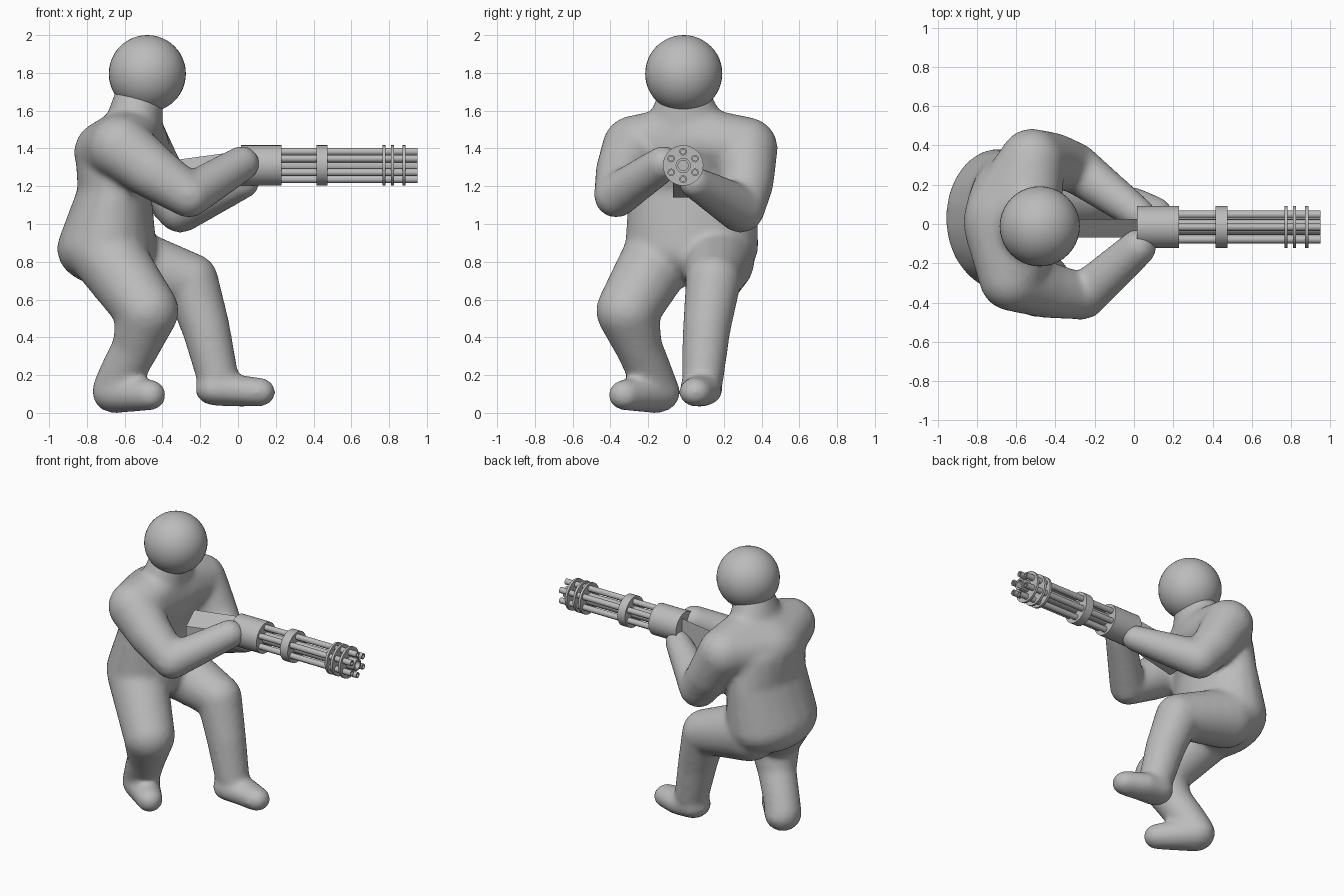
import bpy, bmesh, math
from mathutils import Vector

default_cube = bpy.data.objects.get("Cube")
if default_cube:
    bpy.data.objects.remove(default_cube, do_unlink=True)

GREY = (0.5, 0.5, 0.5, 1)
grey = bpy.data.materials.new("plain grey")
grey.use_nodes = True
grey.diffuse_color = GREY
grey.node_tree.nodes["Principled BSDF"].inputs["Base Color"].default_value = GREY


def add_object(name, bm):
    bmesh.ops.recalc_face_normals(bm, faces=bm.faces)
    mesh = bpy.data.meshes.new(name)
    bm.to_mesh(mesh)
    bm.free()
    mesh.materials.append(grey)
    obj = bpy.data.objects.new(name, mesh)
    bpy.context.collection.objects.link(obj)
    return obj


def smooth_edges(obj, angle=35):
    bpy.ops.object.select_all(action='DESELECT')
    obj.select_set(True)
    bpy.context.view_layer.objects.active = obj
    bpy.ops.object.shade_smooth_by_angle(angle=math.radians(angle))


# Unit ball points used by every rounded body volume
ball = bmesh.new()
bmesh.ops.create_icosphere(ball, subdivisions=3, radius=1)
BALL = [v.co.copy() for v in ball.verts]
ball.free()


def add_hull(target, points):
    bm = bmesh.new()
    verts = [bm.verts.new(p) for p in points]
    result = bmesh.ops.convex_hull(bm, input=verts)
    loose = {g for g in result["geom_interior"] + result["geom_unused"]
             if isinstance(g, bmesh.types.BMVert)}
    bmesh.ops.delete(bm, geom=list(loose), context='VERTS')
    bmesh.ops.recalc_face_normals(bm, faces=bm.faces)
    temp = bpy.data.meshes.new("temp")
    bm.to_mesh(temp)
    bm.free()
    target.from_mesh(temp)
    bpy.data.meshes.remove(temp)


def blob(x, y, z, rx, ry=None, rz=None):
    ry, rz = ry or rx, rz or rx
    return [Vector((x + p.x * rx, y + p.y * ry, z + p.z * rz)) for p in BALL]


def chain(target, *blobs):
    for a, b in zip(blobs, blobs[1:]):
        add_hull(target, a + b)


body = bmesh.new()

# Torso, shoulders and neck
waist = blob(-0.655, 0.035, 1.18, 0.195, 0.34, 0.1)
chain(body, blob(-0.695, 0.03, 0.87, 0.265, 0.355, 0.2), waist,
      blob(-0.625, 0.02, 1.36, 0.235, 0.33, 0.15))
right_shoulder = blob(-0.62, -0.275, 1.405, 0.17)
left_shoulder = blob(-0.52, 0.32, 1.4, 0.167)
neck_base = blob(-0.555, 0, 1.525, 0.155, 0.21, 0.1)
chest = blob(-0.515, 0.1, 1.43, 0.15, 0.2, 0.13)
add_hull(body, blob(-0.665, 0.01, 1.38, 0.205, 0.25, 0.18)
         + right_shoulder + left_shoulder + neck_base + chest)
chain(body, neck_base, blob(-0.525, -0.01, 1.67, 0.13, 0.14, 0.12))

# Arms reaching to the weapon
chain(body, right_shoulder, blob(-0.45, -0.335, 1.275, 0.145),
      blob(-0.26, -0.37, 1.15, 0.118), blob(0.02, -0.12, 1.32, 0.095))
chain(body, left_shoulder, blob(-0.41, 0.32, 1.22, 0.145),
      blob(-0.305, 0.29, 1.08, 0.128), blob(0.03, 0.045, 1.22, 0.085))

# Right leg, bent under the hips, and its foot
chain(body, blob(-0.70, -0.13, 0.85, 0.195), blob(-0.48, -0.31, 0.54, 0.167),
      blob(-0.54, -0.25, 0.35, 0.125), blob(-0.615, -0.19, 0.21, 0.12),
      blob(-0.655, -0.155, 0.12, 0.118))
chain(body, blob(-0.655, -0.155, 0.11, 0.118, 0.125, 0.112),
      blob(-0.55, -0.25, 0.1, 0.1, 0.1, 0.095),
      blob(-0.465, -0.325, 0.095, 0.085, 0.088, 0.082))

# Left leg, stepping forward, and its foot
chain(body, blob(-0.62, 0.17, 0.81, 0.195), blob(-0.25, 0.145, 0.70, 0.147),
      blob(-0.17, 0.11, 0.45, 0.128), blob(-0.11, 0.09, 0.2, 0.112))
chain(body, blob(-0.12, 0.08, 0.125, 0.108, 0.115, 0.088),
      blob(-0.01, 0.08, 0.118, 0.1, 0.112, 0.085),
      blob(0.115, 0.05, 0.11, 0.085, 0.088, 0.077))

figure = add_object("body", body)
remesh = figure.modifiers.new("blend", 'REMESH')
remesh.mode = 'VOXEL'
remesh.voxel_size = 0.018
remesh.use_smooth_shade = True
relax = figure.modifiers.new("relax", 'SMOOTH')
relax.factor = 0.5
relax.iterations = 12

# Head
head = bmesh.new()
bmesh.ops.create_uvsphere(head, u_segments=40, v_segments=24, radius=0.204)
bmesh.ops.translate(head, verts=head.verts, vec=(-0.48, -0.012, 1.796))
smooth_edges(add_object("head", head))

# Weapon: tubes and discs turned around the x axis
AXIS = Vector((0, -0.015, 1.31))


def turned(name, x0, x1, outer, inner=0.0, offset=(0, 0, 0), sides=32):
    bm = bmesh.new()
    profile = [(x0, inner), (x0, outer), (x1, outer), (x1, inner)]
    centre = AXIS + Vector(offset)
    rings = []
    for i in range(sides):
        a = 2 * math.pi * i / sides
        rings.append([bm.verts.new(centre + Vector((x, r * math.cos(a), r * math.sin(a))))
                      for x, r in profile])
    for i, ring in enumerate(rings):
        after = rings[(i + 1) % sides]
        for j in range(4 if inner else 3):
            k = (j + 1) % 4
            bm.faces.new((ring[j], ring[k], after[k], after[j]))
    bmesh.ops.remove_doubles(bm, verts=bm.verts, dist=0.00001)
    smooth_edges(add_object(name, bm))


turned("housing", 0.015, 0.23, 0.107)
turned("barrel_band", 0.415, 0.475, 0.107)
for i, x in enumerate((0.766, 0.81, 0.872)):
    turned(f"muzzle_disc_{i + 1}", x, x + 0.016, 0.107, 0.03)
turned("centre_tube", 0.22, 0.95, 0.04, 0.027, sides=16)
for i in range(6):
    a = math.radians(90 + 60 * i)
    turned(f"barrel_{i + 1}", 0.22, 0.95, 0.02, 0.012,
           (0, 0.073 * math.cos(a), 0.073 * math.sin(a)), 16)

# Tapered stock behind the housing, its top sloping to the right side
stock = bmesh.new()
add_hull(stock, [(x, y, z) for x, low, high in ((-0.36, 1.14, 1.335), (0.03, 1.23, 1.388))
                 for y, drop in ((-0.068, 0.08), (0.025, 0)) for z in (low, high - drop)])
add_object("stock", stock)
